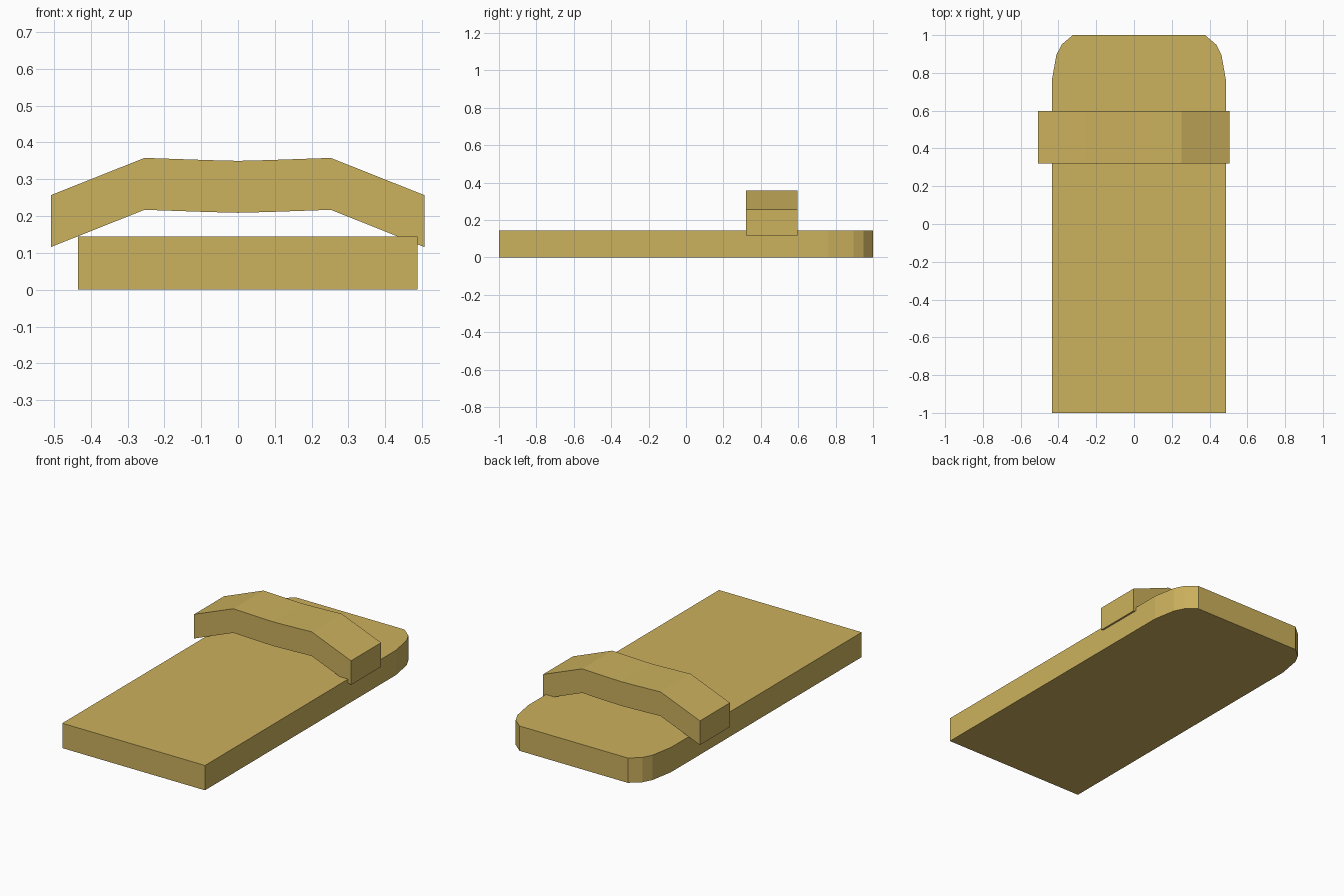
import bpy, bmesh
from mathutils import Vector

if "Cube" in bpy.data.objects:
    bpy.data.objects.remove(bpy.data.objects["Cube"])

tan = bpy.data.materials.new("tan")
tan.diffuse_color = (0.60, 0.44, 0.11, 1)
tan.use_nodes = True
tan.node_tree.nodes["Principled BSDF"].inputs["Base Color"].default_value = tan.diffuse_color


def extrude_profile(name, points, direction):
    """Solid made by sweeping a flat outline along a direction."""
    bm = bmesh.new()
    face = bm.faces.new([bm.verts.new(p) for p in points])
    swept = bmesh.ops.extrude_face_region(bm, geom=[face], use_keep_orig=True)
    verts = [g for g in swept["geom"] if isinstance(g, bmesh.types.BMVert)]
    bmesh.ops.translate(bm, verts=verts, vec=Vector(direction))
    bmesh.ops.recalc_face_normals(bm, faces=bm.faces)
    mesh = bpy.data.meshes.new(name)
    bm.to_mesh(mesh)
    bm.free()
    mesh.materials.append(tan)
    obj = bpy.data.objects.new(name, mesh)
    bpy.context.collection.objects.link(obj)
    return obj


# Sole: slab with a square heel and rounded toe corners, slightly off centre
centre = 0.026
half = [(0.461, -1), (0.461, 0.76), (0.437, 0.895), (0.409, 0.95), (0.35, 1)]
outline = [(centre + x, y, 0) for x, y in half]
outline += [(centre - x, y, 0) for x, y in reversed(half)]
extrude_profile("sole", outline, (0, 0, 0.145))

# Strap: bent band of constant height, dipping a little in the middle
path = [(-0.508, 0.116), (-0.254, 0.217), (-0.08, 0.211), (0, 0.209),
        (0.08, 0.211), (0.252, 0.217), (0.506, 0.116)]
band = [(x, 0.32, z) for x, z in path]
band += [(x, 0.32, z + 0.141) for x, z in reversed(path)]
extrude_profile("strap", band, (0, 0.277, 0))
